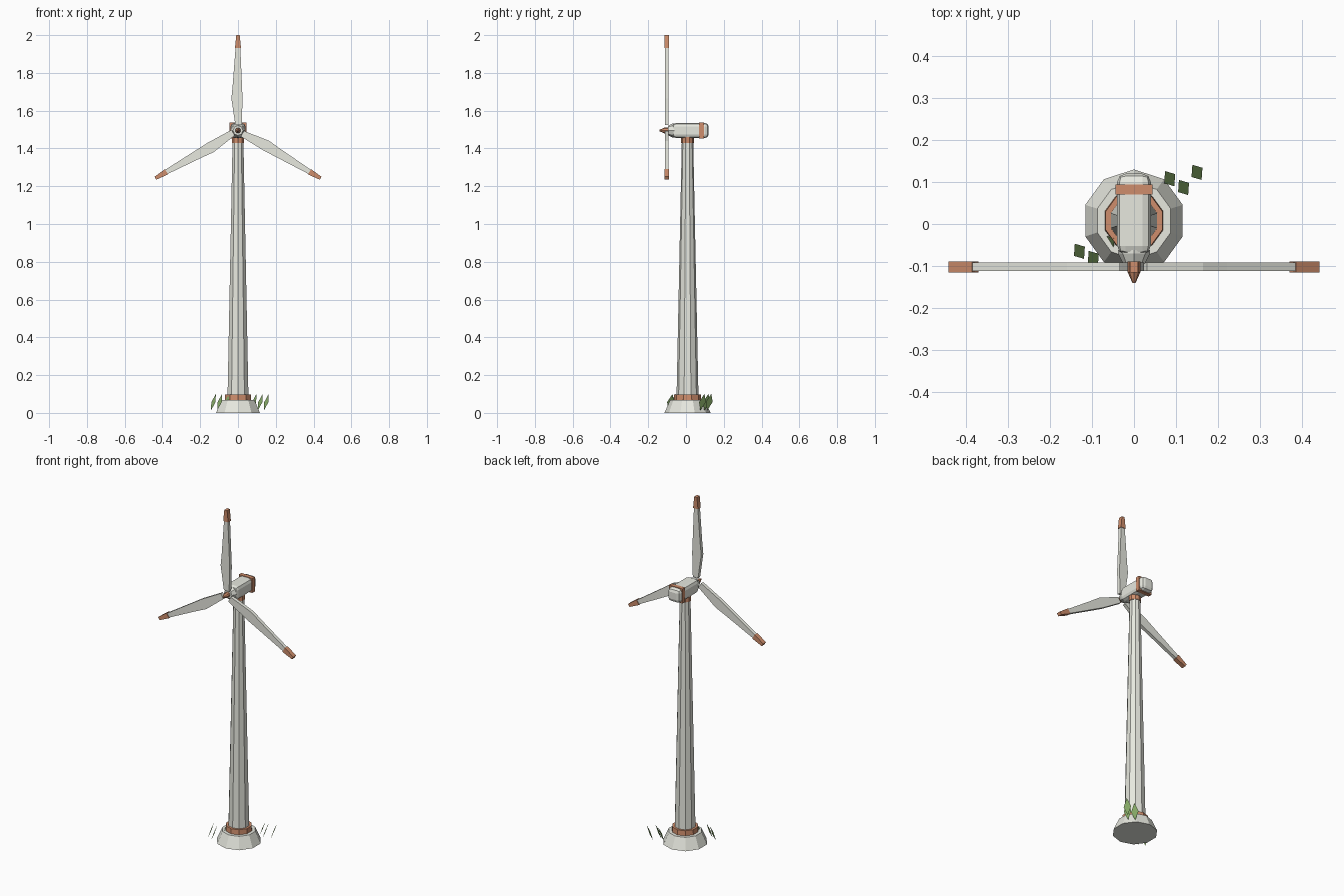
import bpy, bmesh, math
from mathutils import Matrix, Vector

if "Cube" in bpy.data.objects:
    bpy.data.objects.remove(bpy.data.objects["Cube"])

CY = 0.008      # tower axis
HUB_Z = 1.495   # rotor axis height


def material(name, rgb):
    m = bpy.data.materials.new(name)
    m.diffuse_color = (*rgb, 1)
    m.use_nodes = True
    m.node_tree.nodes["Principled BSDF"].inputs["Base Color"].default_value = m.diffuse_color
    return m


WHITE = material("off_white", (0.80, 0.81, 0.74))
RUST = material("rust", (0.62, 0.27, 0.15))
GREEN = material("grass_green", (0.25, 0.42, 0.14))


def finish(name, bm, mat):
    bmesh.ops.recalc_face_normals(bm, faces=bm.faces)
    me = bpy.data.meshes.new(name)
    bm.to_mesh(me)
    bm.free()
    me.materials.append(mat)
    ob = bpy.data.objects.new(name, me)
    bpy.context.collection.objects.link(ob)
    return ob


def lathe(name, profile, mat, sides=10, matrix=Matrix()):
    """Closed stack of rings from (radius, height) pairs."""
    bm = bmesh.new()
    rings = []
    for r, h in profile:
        rings.append([bm.verts.new((r * math.cos(a), r * math.sin(a), h))
                      for a in (math.pi / 2 + math.tau * i / sides for i in range(sides))])
    for lo, hi in zip(rings, rings[1:]):
        for i in range(sides):
            j = (i + 1) % sides
            bm.faces.new((lo[i], lo[j], hi[j], hi[i]))
    bm.faces.new(rings[0][::-1])
    bm.faces.new(rings[-1])
    bm.transform(matrix)
    return finish(name, bm, mat)


def box(name, centre, size, mat, bevel=0, segments=1):
    bm = bmesh.new()
    bmesh.ops.create_cube(bm, size=1)
    bm.transform(Matrix.Translation(centre) @ Matrix.Diagonal((*size, 1)))
    if bevel:
        bmesh.ops.bevel(bm, geom=bm.edges[:], offset=bevel, segments=segments,
                        profile=0.5, affect='EDGES')
    return finish(name, bm, mat)


def plate(name, outline, half, mat, matrix):
    """Flat xz outline thickened along y."""
    bm = bmesh.new()
    face = bm.faces.new([bm.verts.new((x, -half, z)) for x, z in outline])
    out = bmesh.ops.extrude_face_region(bm, geom=[face])
    moved = [g for g in out["geom"] if isinstance(g, bmesh.types.BMVert)]
    bmesh.ops.translate(bm, verts=moved, vec=(0, 2 * half, 0))
    bm.transform(matrix)
    return finish(name, bm, mat)


# Foundation, tower and collars
axis = Matrix.Translation((0, CY, 0))
lathe("foundation", [(0.122, 0), (0.092, 0.068)], WHITE, matrix=axis)
lathe("base_collar", [(0.073, 0.066), (0.071, 0.097)], RUST, matrix=axis)
lathe("tower", [(0.058, 0.09), (0.03, 1.45)], WHITE, matrix=axis)
lathe("top_collar", [(0.034, 1.43), (0.034, 1.465)], RUST, matrix=axis)

# Nacelle with band
box("nacelle", (0, 0.024, HUB_Z), (0.08, 0.192, 0.08), WHITE, 0.02, 2)
box("nacelle_band", (0, 0.082, HUB_Z), (0.088, 0.024, 0.086), RUST)

# Hub and nose, pointing to the front
forward = Matrix.Translation((0, 0, HUB_Z)) @ Matrix.Rotation(math.pi / 2, 4, 'X')
lathe("hub", [(0.038, 0.062), (0.038, 0.07), (0.026, 0.094)], WHITE, 8, forward)
lathe("nose", [(0.015, 0.088), (0.015, 0.115), (0.004, 0.14)], RUST, 8, forward)

# Three blades with coloured tips
BLADE = [(-0.014, 0.028), (-0.035, 0.17), (-0.028, 0.24), (-0.012, 0.45),
         (0.012, 0.45), (0.024, 0.17), (0.02, 0.028)]
TIP = [(-0.016, 0.437), (-0.009, 0.505), (0.009, 0.505), (0.016, 0.437)]
for i in range(3):
    turn = Matrix.Translation((0, -0.102, HUB_Z)) @ Matrix.Rotation(i * math.tau / 3, 4, 'Y')
    plate(f"blade_{i + 1}", BLADE, 0.010, WHITE, turn)
    plate(f"blade_tip_{i + 1}", TIP, 0.013, RUST, turn)

# Grass leaves beside the foundation
LEAF = [(-0.013, -0.011, -0.044), (0.011, -0.018, 0), (0.013, 0.011, 0.044), (-0.011, 0.018, 0)]
SPOTS = [(-0.13, -0.065), (-0.097, -0.082), (-0.06, -0.045),
         (0.085, 0.108), (0.118, 0.087), (0.15, 0.123)]
for i, (x, y) in enumerate(SPOTS):
    bm = bmesh.new()
    bm.faces.new([bm.verts.new(Vector(p) + Vector((x, y, 0.057))) for p in LEAF])
    finish(f"grass_leaf_{i + 1}", bm, GREEN)
